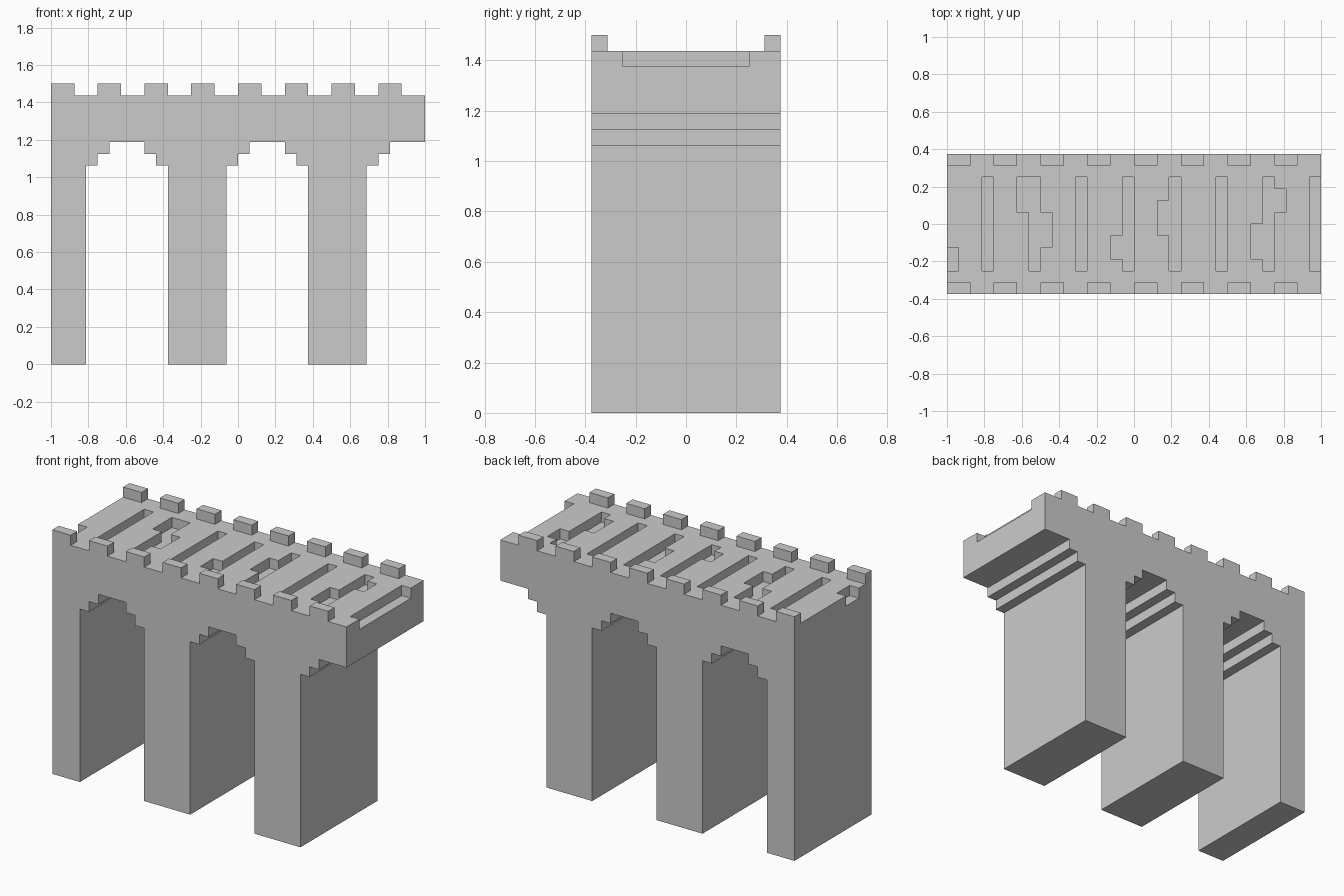
import bpy, bmesh

if "Cube" in bpy.data.objects:
    bpy.data.objects.remove(bpy.data.objects["Cube"])

U = 1 / 16  # the whole model sits on a 1/16 grid


def prisms(name, outlines, axis, lo, hi):
    """Extrude closed outlines along y or z into one object."""
    bm = bmesh.new()
    for pts in outlines:
        clean = [p for i, p in enumerate(pts) if p != pts[i - 1]]
        place = (lambda p: (p[0] * U, lo * U, p[1] * U)) if axis == 'y' else \
                (lambda p: (p[0] * U, p[1] * U, lo * U))
        face = bm.faces.new([bm.verts.new(place(p)) for p in clean])
        new = bmesh.ops.extrude_face_region(bm, geom=[face])['geom']
        d = (hi - lo) * U
        bmesh.ops.translate(bm, verts=[g for g in new if isinstance(g, bmesh.types.BMVert)],
                            vec=(0, d, 0) if axis == 'y' else (0, 0, d))
    bmesh.ops.recalc_face_normals(bm, faces=bm.faces)
    mesh = bpy.data.meshes.new(name)
    bm.to_mesh(mesh)
    bm.free()
    obj = bpy.data.objects.new(name, mesh)
    bpy.context.collection.objects.link(obj)
    return obj


def cut(target, cutter):
    cutter.hide_render = True
    mod = target.modifiers.new(cutter.name, 'BOOLEAN')
    mod.operation, mod.solver, mod.object = 'DIFFERENCE', 'EXACT', cutter
    bpy.context.view_layer.objects.active = target
    bpy.ops.object.modifier_apply(modifier=mod.name)
    bpy.data.objects.remove(cutter)


# Bridge body: piers with stepped arches, the last arch cut off at the end
def half_arch(x, s):
    return [(x, 0), (x, 17), (x + s, 17), (x + s, 18), (x + 2 * s, 18), (x + 2 * s, 19)]


profile = [(-16, 0)]
for x in (-13, -1):
    profile += half_arch(x, 1) + half_arch(x + 7, -1)[::-1]
profile += half_arch(11, 1) + [(16, 19), (16, 24), (-16, 24)]
bridge = prisms("bridge", [profile], 'y', -6, 6)

# Battlements: a comb-shaped cut leaves the merlons along both edges
edge = [(-18, 5)]
for x in range(-14, 14, 4):
    edge += [(x, 5), (x, 7), (x + 2, 7), (x + 2, 5)]
edge += [(14, 5), (14, 7), (18, 7)]
comb = edge + [(x, -y) for x, y in reversed(edge)]
cut(bridge, prisms("battlement_cutter", [comb], 'z', 23, 26))


# Grooves in the deck, some with worn side notches
def groove(x, left=None, right=None):
    pts = [(x, -4), (x + 1, -4)]
    if right:
        a, b = right
        pts += [(x + 1, a), (x + 2, a), (x + 2, b), (x + 1, b)]
    pts += [(x + 1, 4), (x, 4)]
    if left:
        a, b = left
        pts += [(x, b), (x - 1, b), (x - 1, a), (x, a)]
    return pts


grooves = [
    [(-17, -4), (-15, -4), (-15, -2), (-17, -2)],
    groove(-13),
    groove(-9, (1, 4), (-2, 1)),
    groove(-5),
    groove(-1, (-3, -1)),
    groove(3, (-1, 2)),
    groove(7),
    groove(11, (-3, 0), (1, 3)),
    groove(15, None, (-4, 4)),
]
cut(bridge, prisms("groove_cutter", grooves, 'z', 22, 25))
